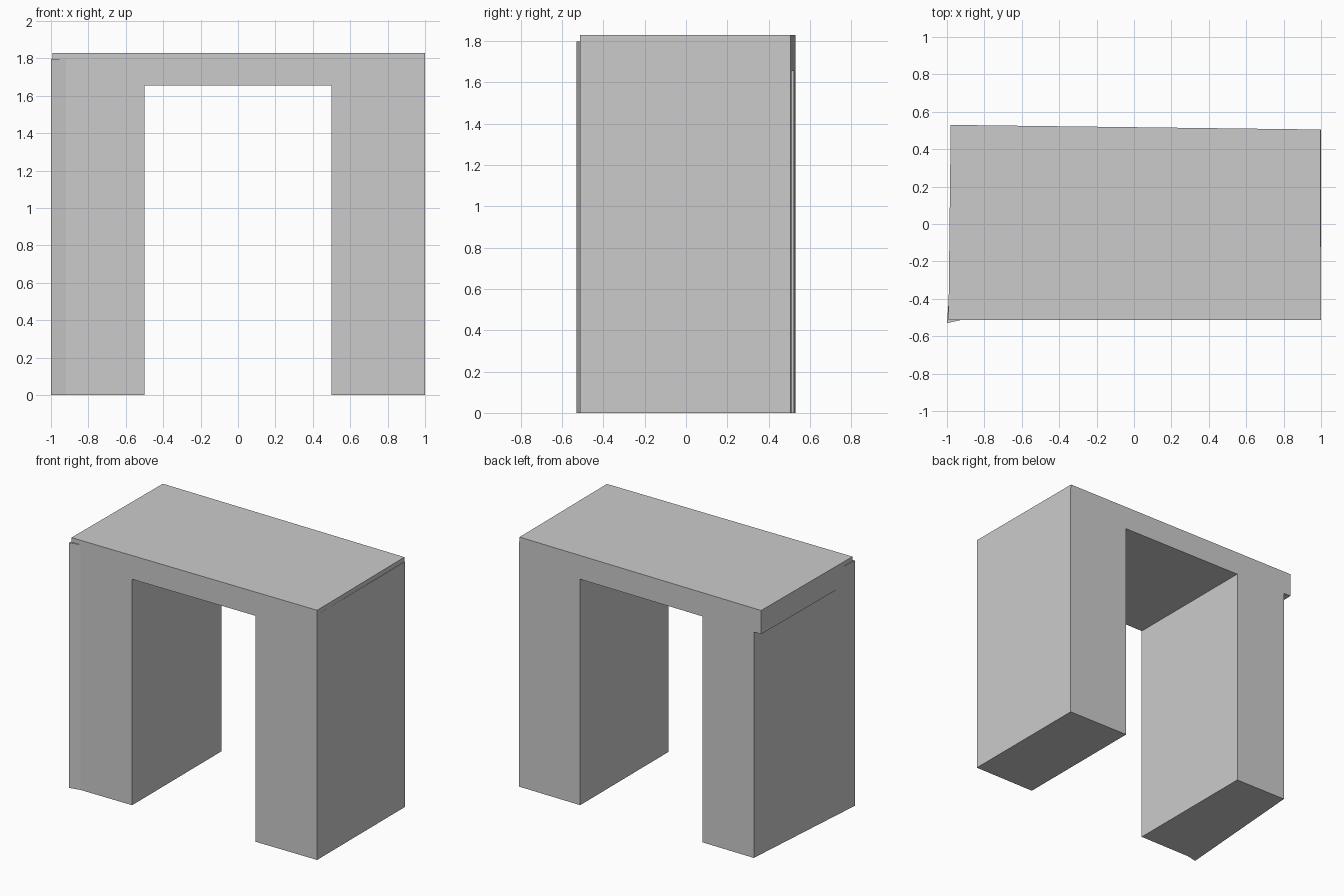
import bpy, bmesh

if "Cube" in bpy.data.objects:
    bpy.data.objects.remove(bpy.data.objects["Cube"])

FRONT = -0.512
SLAB_BOTTOM, LEG_TOP, TOP = 1.656, 1.797, 1.83


def back_y(x):
    """Slightly skewed back plane shared by all parts."""
    return 0.505 + (1.0 - x) * 0.0125


def prism(name, outline, z0, z1):
    """Extrude a counter-clockwise plan outline from z0 to z1."""
    bm = bmesh.new()
    face = bm.faces.new([bm.verts.new((x, y, z0)) for x, y in outline])
    new = bmesh.ops.extrude_face_region(bm, geom=[face], use_keep_orig=True)
    for v in new["geom"]:
        if isinstance(v, bmesh.types.BMVert):
            v.co.z = z1
    bmesh.ops.recalc_face_normals(bm, faces=bm.faces[:])
    mesh = bpy.data.meshes.new(name)
    bm.to_mesh(mesh)
    bm.free()
    obj = bpy.data.objects.new(name, mesh)
    bpy.context.collection.objects.link(obj)
    return obj


# top slab, overhanging at the back left corner
slab = prism("arch_with_top_slab",
             [(-0.992, FRONT), (1.0, FRONT), (0.996, back_y(0.996)), (-0.98, back_y(-0.98))],
             SLAB_BOTTOM, TOP)

# left leg, with a flared front corner and a tapered outer side
left_leg = prism("left_leg",
                 [(-1.0, -0.53), (-0.92, FRONT), (-0.5, FRONT),
                  (-0.5, back_y(-0.5)), (-0.92, back_y(-0.92))],
                 0, LEG_TOP)

# right leg
right_leg = prism("right_leg",
                  [(0.5, FRONT), (1.0, FRONT), (1.0, back_y(1.0)), (0.5, back_y(0.5))],
                  0, LEG_TOP)

# merge into one solid arch
for leg in (left_leg, right_leg):
    mod = slab.modifiers.new("join_" + leg.name, 'BOOLEAN')
    mod.operation = 'UNION'
    mod.solver = 'EXACT'
    mod.object = leg
bpy.context.view_layer.objects.active = slab
slab.select_set(True)
for mod in list(slab.modifiers):
    bpy.ops.object.modifier_apply(modifier=mod.name)
for leg in (left_leg, right_leg):
    bpy.data.objects.remove(leg, do_unlink=True)
